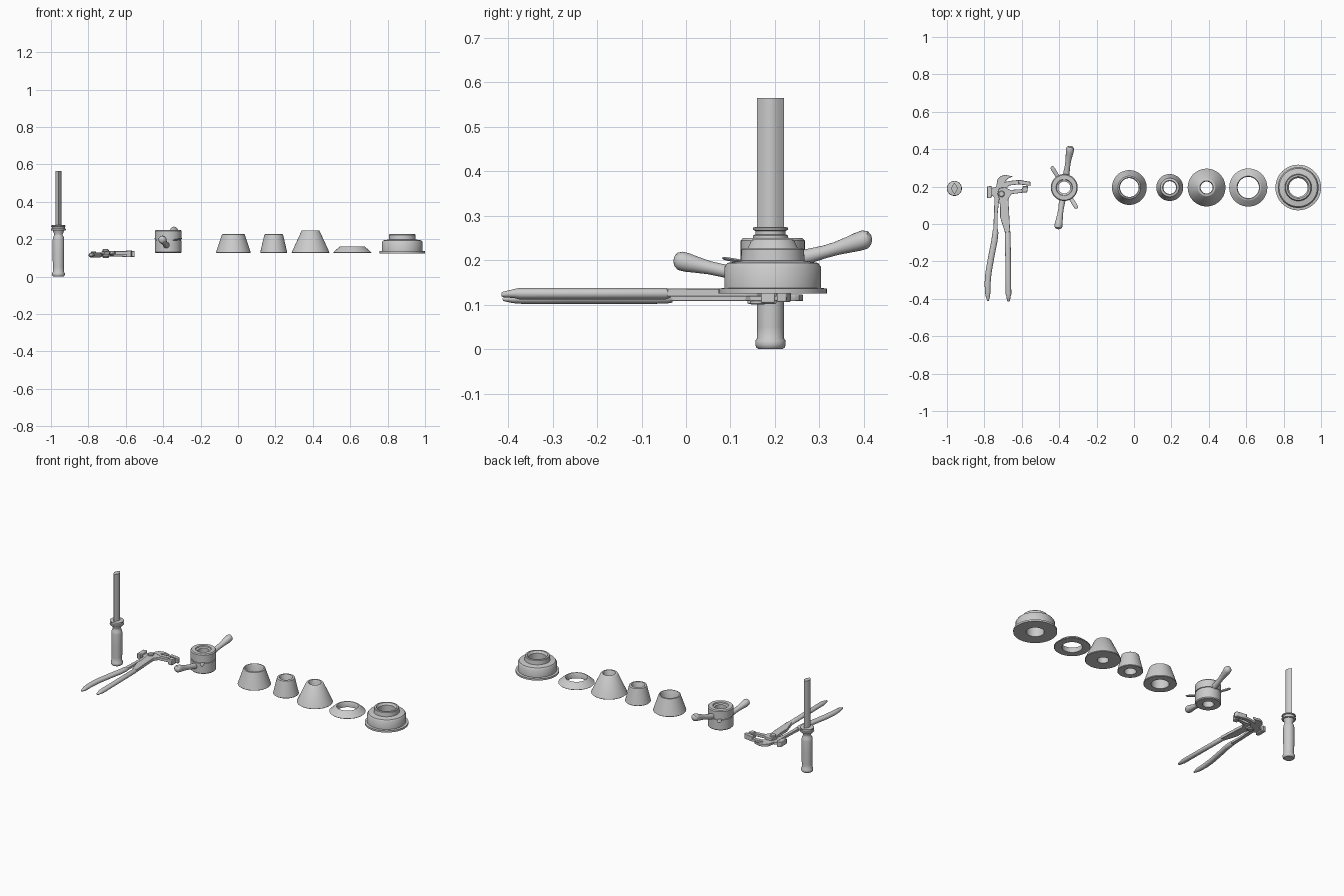
import bpy, bmesh
from math import cos, sin, pi, radians
from mathutils import Vector


def finish(name, bm, angle=35):
    bmesh.ops.remove_doubles(bm, verts=bm.verts, dist=1e-5)
    bmesh.ops.recalc_face_normals(bm, faces=bm.faces)
    me = bpy.data.meshes.new(name)
    bm.to_mesh(me)
    bm.free()
    me.shade_smooth()
    me.set_sharp_from_angle(angle=radians(angle))
    ob = bpy.data.objects.new(name, me)
    bpy.context.collection.objects.link(ob)
    return ob


def lathe(name, x, y, profile, bored=False, segs=48):
    """Turn an (r, z) profile about z; bored profiles close on themselves."""
    bm = bmesh.new()
    rings = [[bm.verts.new((x + r * cos(2 * pi * i / segs), y + r * sin(2 * pi * i / segs), z))
              for i in range(segs)] for r, z in profile]
    pairs = list(zip(rings, rings[1:]))
    if bored:
        pairs.append((rings[-1], rings[0]))
    else:
        bm.faces.new(rings[0])
        bm.faces.new(rings[-1])
    for a, b in pairs:
        for i in range(segs):
            j = (i + 1) % segs
            bm.faces.new((a[i], a[j], b[j], b[i]))
    return finish(name, bm)


def rod(name, stations, segs=20, flat=1.0):
    """Loft round sections along (x, y, z, radius) stations."""
    pts = [Vector(s[:3]) for s in stations]
    bm = bmesh.new()
    rings = []
    for k, s in enumerate(stations):
        t = (pts[min(k + 1, len(pts) - 1)] - pts[max(k - 1, 0)]).normalized()
        side = t.cross(Vector((0, 0, 1))).normalized()
        up = side.cross(t)
        rings.append([bm.verts.new(pts[k] + s[3] * (cos(2 * pi * i / segs) * side
                      + flat * sin(2 * pi * i / segs) * up)) for i in range(segs)])
    for a, b in zip(rings, rings[1:]):
        for i in range(segs):
            j = (i + 1) % segs
            bm.faces.new((a[i], a[j], b[j], b[i]))
    bm.faces.new(rings[0])
    bm.faces.new(rings[-1])
    return finish(name, bm)


def plate(name, outline, z0, z1, bevel=0.0):
    """Extrude an xy outline from z0 to z1."""
    bm = bmesh.new()
    f = bm.faces.new([bm.verts.new((x, y, z0)) for x, y in outline])
    up = bmesh.ops.extrude_face_region(bm, geom=[f])
    bmesh.ops.translate(bm, vec=(0, 0, z1 - z0),
                        verts=[v for v in up['geom'] if isinstance(v, bmesh.types.BMVert)])
    ob = finish(name, bm)
    if bevel:
        m = ob.modifiers.new("edge_bevel", 'BEVEL')
        m.width, m.segments, m.limit_method = bevel, 2, 'ANGLE'
    return ob


Y = 0.195

# Upright scraper: turned handle, collar and lens-section blade
SX, SY = -0.96, 0.19
lathe("scraper_handle", SX, SY, [(0.027, 0), (0.032, 0.004), (0.034, 0.01), (0.034, 0.019), (0.030, 0.025),
      (0.030, 0.05), (0.031, 0.12), (0.031, 0.195), (0.029, 0.21), (0.023, 0.221), (0.023, 0.228),
      (0.028, 0.24), (0.030, 0.247)])
lathe("scraper_collar", SX, SY, [(0.030, 0.247), (0.039, 0.248), (0.040, 0.252), (0.039, 0.256), (0.034, 0.258),
      (0.034, 0.266), (0.039, 0.268), (0.039, 0.273), (0.034, 0.275)])
arc = [(0.016 * cos(t * pi / 16), 0.030 * t / 8) for t in range(-8, 9)]
lens = [(SX + a, SY + b) for a, b in arc] + [(SX - a, SY + b) for a, b in arc[-2:0:-1]]
plate("scraper_blade", lens, 0.27, 0.565)

# Weight pliers: hammer-headed lower arm with claw and upper jaw
arm_a = [(-.785, .198), (-.764, .204), (-.759, .193), (-.737, .198), (-.730, .238), (-.712, .256), (-.689, .263),
         (-.646, .254), (-.672, .245), (-.689, .225), (-.657, .231), (-.614, .236), (-.555, .225), (-.553, .204),
         (-.614, .212), (-.668, .206), (-.689, .18), (-.689, .145), (-.721, .134), (-.729, .054), (-.729, -.048),
         (-.753, -.048), (-.748, .07), (-.746, .139), (-.759, .155)]
plate("pliers_hammer_arm", arm_a, 0.108, 0.123, 0.002)
plate("pliers_hammer_head", [(-.786, .138), (-.764, .138), (-.758, .155), (-.758, .19), (-.764, .204),
      (-.786, .2)], 0.102, 0.134, 0.003)
plate("pliers_upper_jaw_tip", [(-.62, .236), (-.555, .226), (-.552, .204), (-.615, .212)], 0.106, 0.137, 0.003)

# Weight pliers: upper arm with lower jaw
arm_b = [(-.721, .193), (-.689, .196), (-.66, .182), (-.6, .186), (-.594, .202), (-.566, .204), (-.574, .17),
         (-.655, .16), (-.672, .134), (-.662, -.042), (-.690, -.045), (-.716, .037), (-.716, .09),
         (-.721, .134), (-.73, .161)]
plate("pliers_jaw_arm", arm_b, 0.118, 0.136, 0.002)
plate("pliers_lower_jaw_tip", [(-.6, .17), (-.572, .168), (-.566, .2), (-.592, .2)], 0.104, 0.14, 0.003)
lathe("pliers_pivot", -0.708, 0.161, [(0.014, 0.100), (0.017, 0.103), (0.017, 0.143), (0.013, 0.147)], segs=24)

# Plier grips with tapered tips
rod("pliers_left_grip", [(-.741, -.03, .116, .013), (-.741, -.045, .116, .016), (-.746, -.09, .116, .0165),
    (-.764, -.18, .116, .0165), (-.778, -.26, .116, .0165), (-.783, -.32, .115, .016), (-.782, -.37, .114, .014),
    (-.781, -.39, .113, .011), (-.781, -.412, .112, .004)], flat=0.85)
rod("pliers_right_grip", [(-.675, -.035, .125, .011), (-.675, -.045, .125, .015), (-.673, -.2, .125, .015),
    (-.671, -.375, .125, .015), (-.671, -.386, .125, .012), (-.671, -.412, .123, .007), (-.671, -.415, .123, .004)],
    flat=0.85)

# Quick nut: bored body with split groove
NX = -0.373
lathe("nut_body", NX, Y, [(0.032, 0.127), (0.067, 0.127), (0.072, 0.132), (0.072, 0.193), (0.068, 0.194),
      (0.068, 0.198), (0.072, 0.199), (0.072, 0.244), (0.067, 0.250), (0.044, 0.250), (0.042, 0.244), (0.032, 0.240)],
      bored=True)
# Nut handles: slim stem swelling into a rounded knob
knob = [(0, .0175), (.2, .0165), (.4, .0145), (.55, .015), (.7, .018), (.82, .021), (.9, .0215),
        (.95, .019), (.985, .012), (1, .003)]
for name, dx, dy, z0, z1 in (("nut_handle_back", .034, .223, .202, .246), ("nut_handle_front", -.034, -.223, .165, .198)):
    rod(name, [(NX + dx * (.2 + .8 * t), Y + dy * (.2 + .8 * t), z0 + (z1 - z0) * min(t / .9, 1) ** 1.2, r)
               for t, r in knob])
# Nut release levers on both sides
for name, s in (("nut_lever_left", -1), ("nut_lever_right", 1)):
    rod(name, [(NX + s * .030, Y - s * .05, .194, .010), (NX + s * .056, Y - s * .092, .201, .0115),
               (NX + s * .065, Y - s * .107, .204, .010), (NX + s * .068, Y - s * .112, .205, .004)],
        segs=16, flat=0.35)

# Bored centring cones: x, base radius, top radius, bore radius, top z
Z0 = 0.127
for name, x, rb, rt, rh, zt in (("medium_cone", -.025, .093, .061, .050, .227), ("small_cone", .191, .072, .050, .034, .227),
                                ("tall_cone", .388, .101, .048, .032, .247), ("shallow_cone", .611, .102, .070, .057, .160)):
    lathe(name, x, Y, [(rh, Z0), (rb - .003, Z0), (rb, Z0 + .003), (rt, zt - .002), (rt - .003, zt),
                       (rh + .004, zt), (rh, zt - .006)], bored=True)

# Stepped flange adapter: wide plate, drum and bored boss
lathe("stepped_adapter", .878, Y, [(.050, .125), (.122, .125), (.122, .136), (.109, .138), (.109, .184), (.102, .194),
      (.072, .199), (.070, .224), (.067, .227), (.058, .227), (.055, .218), (.050, .214)], bored=True)
